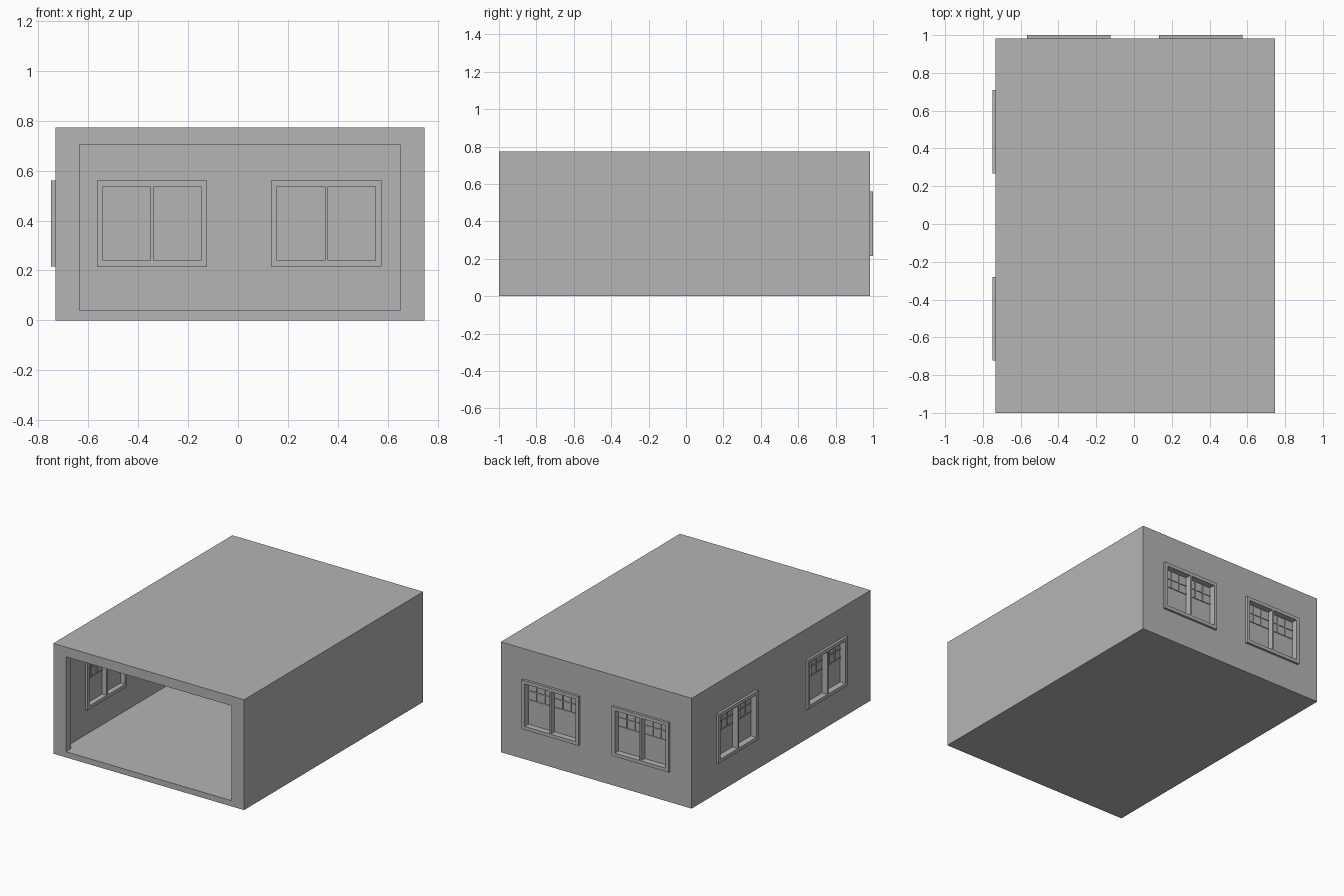
import bpy, bmesh
from math import pi
from mathutils import Matrix, Vector

cube = bpy.data.objects.get("Cube")
if cube:
    bpy.data.objects.remove(cube, do_unlink=True)

# One plain grey for the whole building
grey = bpy.data.materials.new("plain grey")
grey.use_nodes = True
grey.diffuse_color = (0.46, 0.46, 0.46, 1)
grey.node_tree.nodes["Principled BSDF"].inputs["Base Color"].default_value = grey.diffuse_color


def add_box(bm, x, y, z):
    lo, hi = Vector((x[0], y[0], z[0])), Vector((x[1], y[1], z[1]))
    size = Matrix.Diagonal((hi - lo).to_4d())
    size[3][3] = 1
    bmesh.ops.create_cube(bm, size=1, matrix=Matrix.Translation((lo + hi) / 2) @ size)


def make(name, boxes, location=(0, 0, 0), turn=0):
    bm = bmesh.new()
    for b in boxes:
        add_box(bm, *b)
    mesh = bpy.data.meshes.new(name)
    bm.to_mesh(mesh)
    bm.free()
    mesh.materials.append(grey)
    obj = bpy.data.objects.new(name, mesh)
    obj.location = location
    obj.rotation_euler.z = turn
    bpy.context.collection.objects.link(obj)
    return obj


def cut(target, cutter):
    cutter.hide_render = True
    mod = target.modifiers.new("cut", 'BOOLEAN')
    mod.operation = 'DIFFERENCE'
    mod.solver = 'EXACT'
    mod.object = cutter
    bpy.context.view_layer.objects.active = target
    bpy.ops.object.modifier_apply(modifier=mod.name)
    bpy.data.objects.remove(cutter, do_unlink=True)


# Outer shell, room and front opening
left, right, front, back, top = -0.732, 0.747, -1.0, 0.983, 0.773
wall, floor = 0.055, 0.04
shell = make("building_shell", [((left, right), (front, back), (0, top))])
cut(shell, make("room_cutter", [((left + wall, right - wall),
                                 (front + wall, back - wall), (floor, top - floor))]))
cut(shell, make("opening_cutter", [((-0.635, 0.65), (front - 0.1, front + 0.2), (floor, 0.705))]))

# Window dimensions: local x runs along the wall, +y points outwards
half, low, high, rim = 0.221, 0.215, 0.56, 0.024
outer, inner, glass = 0.017, -wall - 0.015, -0.03
mullion, bar = 0.006, 0.003


def window(name, location, turn):
    cut(shell, make("window_cutter", [((-half + 0.01, half - 0.01), (-0.1, 0.1),
                                       (low + 0.01, high - 0.01))], location, turn))
    deep = (inner, outer)
    sill, head = low + rim, high - rim
    frame = [((-half, half), deep, (low, sill)),
             ((-half, half), deep, (head, high)),
             ((-half, -half + rim), deep, (sill, head)),
             ((half - rim, half), deep, (sill, head)),
             ((-mullion, mullion), deep, (sill, head))]
    make(name + "_frame", frame, location, turn)
    make(name + "_glass", [((-half + rim, half - rim), (glass - 0.004, glass + 0.004),
                            (sill, head))], location, turn)

    # Small lights across the upper part of each sash
    thin = (glass - 0.01, glass + 0.01)
    bars = []
    drop = (head - sill) * 0.42
    for side in (-1, 1):
        a, b = sorted((side * mullion, side * (half - rim)))
        for h in (head - drop, head - drop / 2):
            bars.append(((a, b), thin, (h - bar, h + bar)))
        for k in (1, 2):
            x = a + (b - a) * k / 3
            bars.append(((x - bar, x + bar), thin, (head - drop, head)))
    make(name + "_glazing_bars", bars, location, turn)


# Two windows in the back wall and two in the right wall
for label, x in (("right", -0.345), ("left", 0.354)):
    window("back_window_" + label, (x, back, 0), 0)
for label, y in (("rear", 0.488), ("front", -0.502)):
    window("side_window_" + label, (left, y, 0), pi / 2)
